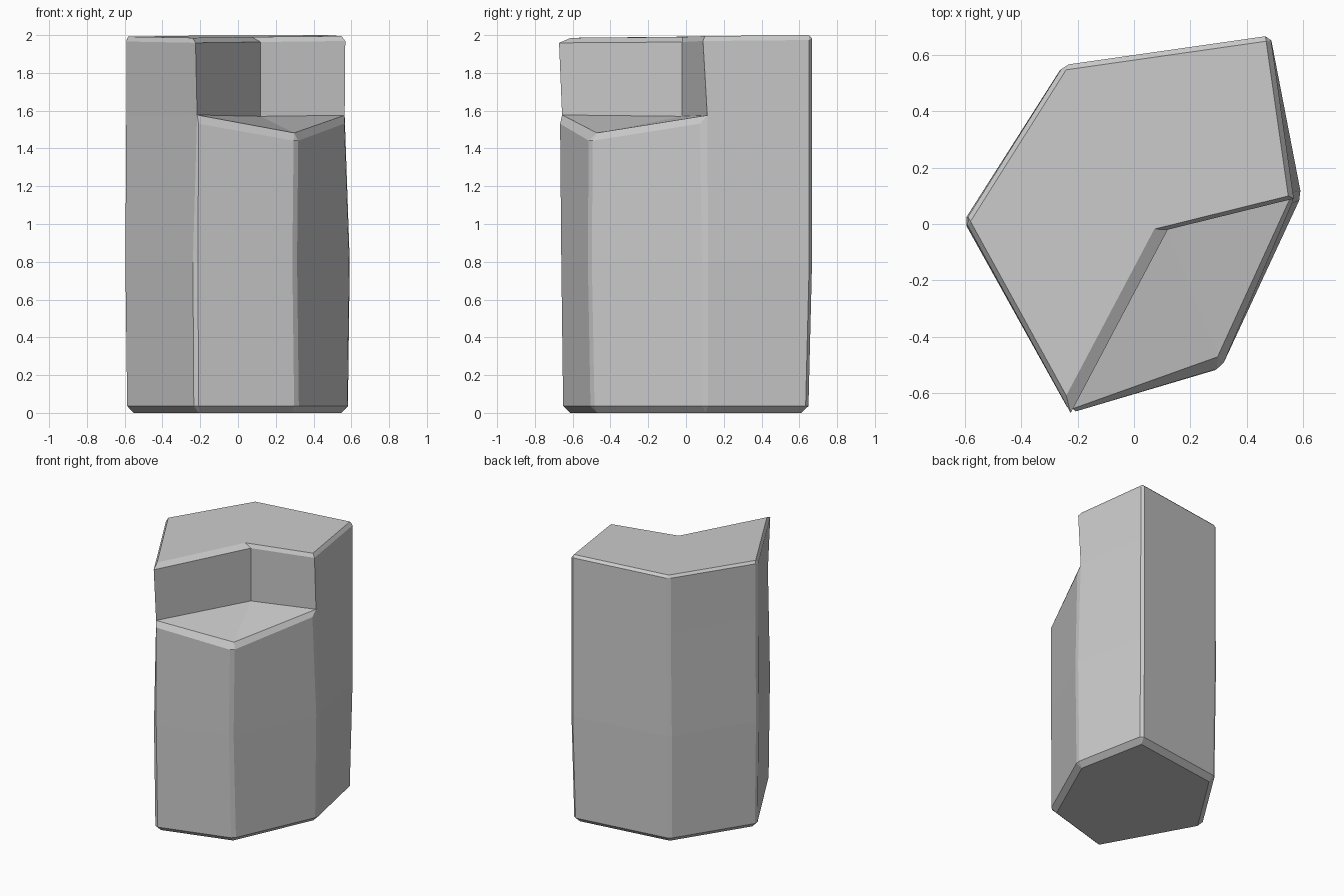
import bpy, bmesh

if "Cube" in bpy.data.objects:
    bpy.data.objects.remove(bpy.data.objects["Cube"])

# Corner outlines: left, back left, back right, right, front right, front left
bottom = [(-.595, .01), (-.25, .55), (.475, .65), (.585, .10), (.315, -.50), (-.225, -.655)]
middle = [(-.605, .01), (-.255, .56), (.485, .67), (.595, .10), (.305, -.515), (-.23, -.665)]
upper = [(-.60, .01), (-.25, .565), (.485, .67), (.568, .09), (.312, -.51), (-.225, -.672)]
notch = (.12, -.02)
ledge_z = [1.57, 1.57, 1.57, 1.57, 1.475, 1.57]
top_z = [1.992, 1.997, 2.0, 1.995, None, 1.985]

bm = bmesh.new()
weight = bm.edges.layers.float.new("bevel_weight_edge")
rings = [[bm.verts.new((x, y, z)) for x, y in pts] for pts, z in ((bottom, 0), (middle, .8))]
rings.append([bm.verts.new((x, y, z)) for (x, y), z in zip(upper, ledge_z)])
top = {i: bm.verts.new((*upper[i], top_z[i])) for i in (0, 1, 2, 3, 5)}
ledge = rings[2]
g_low = bm.verts.new((*notch, 1.57))
g_top = bm.verts.new((*notch, 1.99))

# Hexagonal body sides and base
bm.faces.new(rings[0][::-1])
for a, b in zip(rings, rings[1:]):
    for i in range(6):
        j = (i + 1) % 6
        bm.faces.new((a[i], a[j], b[j], b[i]))

# Taller rear part, notch walls and sloping ledge
for i, j in ((5, 0), (0, 1), (1, 2), (2, 3)):
    bm.faces.new((ledge[i], ledge[j], top[j], top[i]))
bm.faces.new((ledge[3], g_low, g_top, top[3]))
bm.faces.new((g_low, ledge[5], top[5], g_top))
bm.faces.new((ledge[3], ledge[4], g_low))
bm.faces.new((ledge[4], ledge[5], g_low))
bm.faces.new((top[0], top[1], top[2], top[3], g_top))
bm.faces.new((top[0], g_top, top[5]))
bmesh.ops.recalc_face_normals(bm, faces=bm.faces)


# Edge chamfers
def chamfer(a, b, w):
    bm.edges.get((a, b))[weight] = w


for i in range(6):
    chamfer(rings[0][i], rings[0][(i + 1) % 6], 1)
    for a, b in zip(rings, rings[1:]):
        chamfer(a[i], b[i], .5)
for i in (0, 1, 2):
    chamfer(ledge[i], top[i], .5)
    chamfer(top[i], top[i + 1], .5)
chamfer(top[5], top[0], .4)
chamfer(top[3], g_top, 1)
chamfer(g_top, top[5], 1)
chamfer(ledge[3], ledge[4], 1)
chamfer(ledge[4], ledge[5], 1)

mesh = bpy.data.meshes.new("stone_column")
bm.to_mesh(mesh)
bm.free()
column = bpy.data.objects.new("stone_column", mesh)
bpy.context.collection.objects.link(column)
bevel = column.modifiers.new("chamfer", 'BEVEL')
bevel.limit_method = 'WEIGHT'
bevel.width = .036
bevel.segments = 1
